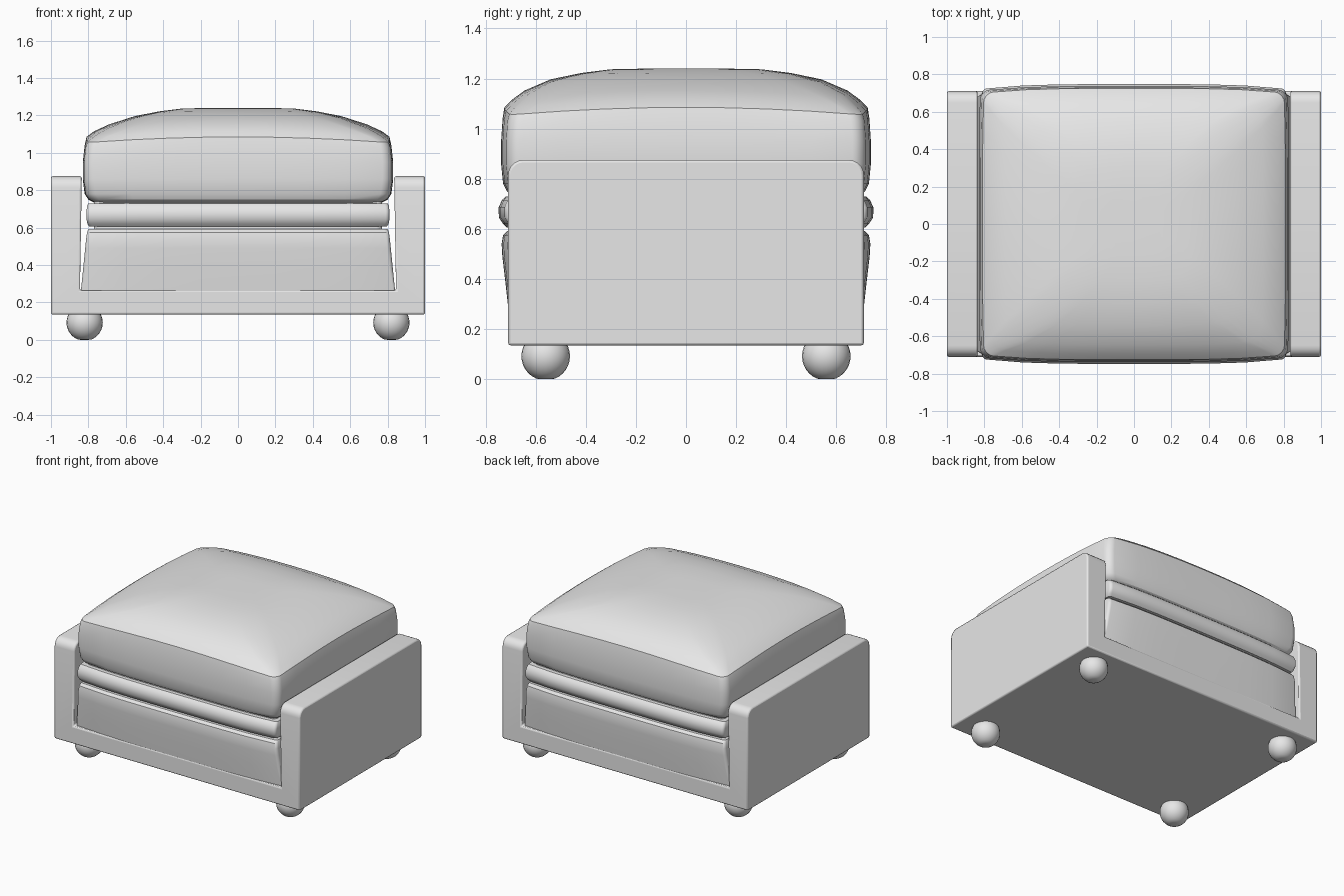
import bpy, bmesh
from math import sin, cos, pi

cube = bpy.data.objects.get("Cube")
if cube:
    bpy.data.objects.remove(cube, do_unlink=True)

# One plain grey upholstery colour
grey = bpy.data.materials.new("grey_upholstery")
grey.use_nodes = True
grey.diffuse_color = (0.8, 0.8, 0.8, 1)
grey.node_tree.nodes["Principled BSDF"].inputs["Base Color"].default_value = grey.diffuse_color


def finish(name, bm, angle=35, bevel=0):
    """Turn a bmesh into a named, smoothly shaded object."""
    bmesh.ops.recalc_face_normals(bm, faces=bm.faces[:])
    mesh = bpy.data.meshes.new(name)
    bm.to_mesh(mesh)
    bm.free()
    mesh.materials.append(grey)
    ob = bpy.data.objects.new(name, mesh)
    bpy.context.collection.objects.link(ob)
    bpy.ops.object.select_all(action='DESELECT')
    ob.select_set(True)
    bpy.context.view_layer.objects.active = ob
    if bevel:
        mod = ob.modifiers.new("soft_edges", 'BEVEL')
        mod.width, mod.segments = bevel, 2
        mod.limit_method, mod.angle_limit = 'ANGLE', pi / 4
    bpy.ops.object.shade_smooth_by_angle(angle=angle * pi / 180)
    return ob


def ring(hx, hy, r, z, sag, bow_x, bow_y, arc=5, side=8):
    """Rounded rectangle whose sides bow outwards and whose corners droop."""
    corners = []
    for i, (sx, sy) in enumerate([(1, 1), (-1, 1), (-1, -1), (1, -1)]):
        angles = [(i + k / arc) * pi / 2 for k in range(arc + 1)]
        corners.append([(sx * (hx - r) + r * cos(a), sy * (hy - r) + r * sin(a))
                        for a in angles])
    pts = []
    for i, c in enumerate(corners):
        pts += c
        a, b = c[-1], corners[(i + 1) % 4][0]
        pts += [tuple(p + (q - p) * k / side for p, q in zip(a, b))
                for k in range(1, side)]
    out = []
    for x, y in pts:
        u, v = x / hx, y / hy
        out.append((x * (1 - bow_x * v ** 4), y * (1 - bow_y * u ** 4),
                    z - sag * (u * v) ** 2))
    return out


def loft(name, levels, bow_x=0.01, bow_y=0.035, angle=35):
    """Skin rings given as (half width, half depth, radius, height, sag)."""
    bm = bmesh.new()
    rings = [[bm.verts.new(p) for p in ring(*lv, bow_x, bow_y)] for lv in levels]
    n = len(rings[0])
    for lo, hi in zip(rings, rings[1:]):
        for i in range(n):
            j = (i + 1) % n
            bm.faces.new((lo[i], lo[j], hi[j], hi[i]))
    bm.faces.new(rings[0][::-1])
    bm.faces.new(rings[-1])
    return finish(name, bm, angle)


# Frame: U-shaped section swept front to back, arm tops rounded at both ends
half = [(1, 0.135), (1, 0.875), (0.835, 0.875), (0.845, 0.265)]
outline = half + [(-x, z) for x, z in reversed(half)]
bm = bmesh.new()
face = bm.faces.new([bm.verts.new((x, -0.71, z)) for x, z in outline])
swept = bmesh.ops.extrude_face_region(bm, geom=[face])["geom"]
bmesh.ops.translate(bm, vec=(0, 1.42, 0),
                    verts=[g for g in swept if isinstance(g, bmesh.types.BMVert)])
ends = [e for e in bm.edges if all(v.co.z > 0.87 for v in e.verts)
        and abs(e.verts[0].co.y - e.verts[1].co.y) < 0.01]
bmesh.ops.bevel(bm, geom=ends, offset=0.06, segments=5, profile=0.5, affect='EDGES')
finish("arm_frame", bm, bevel=0.01)

# Padded lower body, bulging at front and back
loft("lower_padding", [
    (0.84, 0.705, 0.01, 0.25, 0),
    (0.838, 0.709, 0.01, 0.28, 0),
    (0.828, 0.72, 0.02, 0.38, 0),
    (0.817, 0.733, 0.02, 0.49, 0),
    (0.812, 0.736, 0.02, 0.54, 0),
    (0.807, 0.73, 0.02, 0.575, 0),
    (0.80, 0.712, 0.02, 0.592, 0)], bow_x=0)

# Hidden core that closes the grooves between the cushions
loft("inner_core", [(0.77, 0.69, 0.03, 0.5, 0), (0.77, 0.69, 0.03, 0.8, 0)], bow_x=0)

# Thin middle cushion
loft("middle_band", [
    (0.795, 0.715, 0.02, 0.605, 0),
    (0.805, 0.73, 0.02, 0.62, 0),
    (0.81, 0.747, 0.02, 0.645, 0),
    (0.81, 0.748, 0.02, 0.685, 0),
    (0.807, 0.735, 0.02, 0.715, 0),
    (0.80, 0.718, 0.02, 0.73, 0)], bow_x=0)

# Thick seat cushion: boxed sides, stitched seam, domed top
loft("seat_cushion", [
    (0.77, 0.69, 0.05, 0.735, 0),
    (0.80, 0.715, 0.05, 0.75, 0),
    (0.82, 0.73, 0.05, 0.78, 0),
    (0.83, 0.738, 0.05, 0.86, 0),
    (0.83, 0.738, 0.05, 0.95, 0),
    (0.82, 0.732, 0.05, 1.04, 0.01),
    (0.81, 0.725, 0.05, 1.085, 0.03),
    (0.77, 0.695, 0.07, 1.115, 0.03),
    (0.69, 0.645, 0.11, 1.152, 0.025),
    (0.55, 0.54, 0.14, 1.197, 0.015),
    (0.42, 0.42, 0.14, 1.222, 0.005),
    (0.30, 0.30, 0.12, 1.237, 0),
    (0.15, 0.15, 0.08, 1.24, 0)], angle=32)

# Ball feet, flattened where they meet the floor
for side, sx in (("left", 1), ("right", -1)):
    for place, sy in (("front", -1), ("back", 1)):
        bm = bmesh.new()
        bmesh.ops.create_uvsphere(bm, u_segments=24, v_segments=16, radius=0.097)
        for v in bm.verts:
            v.co.z = max(v.co.z, -0.092)
        bmesh.ops.translate(bm, verts=bm.verts[:], vec=(sx * 0.82, sy * 0.56, 0.092))
        finish(f"{place}_{side}_foot", bm)
